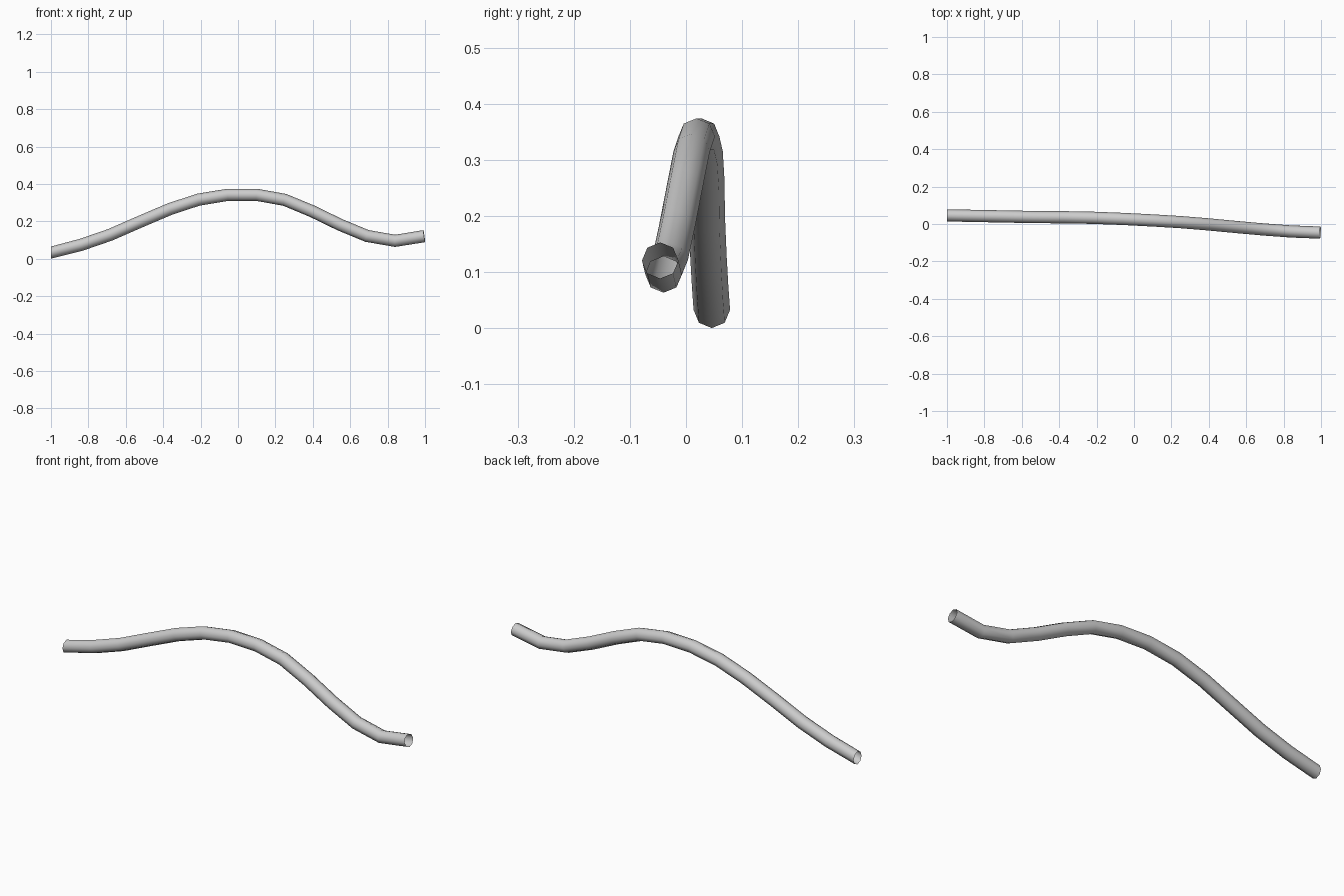
import bpy, bmesh, math
from mathutils import Vector

if "Cube" in bpy.data.objects:
    bpy.data.objects.remove(bpy.data.objects["Cube"])

# Centre line of the bent tube
path = [Vector(p) for p in (
    (-1.0, 0.046, 0.033), (-0.838, 0.043, 0.075), (-0.684, 0.040, 0.128),
    (-0.524, 0.037, 0.198), (-0.364, 0.036, 0.266), (-0.212, 0.033, 0.316),
    (-0.055, 0.027, 0.342), (0.1, 0.019, 0.342), (0.25, 0.010, 0.315),
    (0.397, -0.002, 0.254), (0.545, -0.016, 0.182), (0.69, -0.029, 0.122),
    (0.84, -0.040, 0.096), (0.996, -0.046, 0.121))]
RADIUS, SIDES = 0.0325, 8


def ring(bm, i):
    """Octagonal ring square to the path, with a corner at the bottom."""
    if i == 0:
        t = Vector((1, 0, 0))
    elif i == len(path) - 1:
        t = Vector((1, -0.04, 0.14)).normalized()
    else:
        t = ((path[i + 1] - path[i]).normalized()
             + (path[i] - path[i - 1]).normalized()).normalized()
    side = Vector((0, 0, 1)).cross(t).normalized()
    up = t.cross(side)
    angles = [2 * math.pi * k / SIDES for k in range(SIDES)]
    return [bm.verts.new(path[i] + RADIUS * (math.cos(a) * side + math.sin(a) * up))
            for a in angles]


# Open-ended tube skin
bm = bmesh.new()
rings = [ring(bm, i) for i in range(len(path))]
for a, b in zip(rings, rings[1:]):
    for k in range(SIDES):
        n = (k + 1) % SIDES
        bm.faces.new((a[k], a[n], b[n], b[k])).smooth = True
bmesh.ops.recalc_face_normals(bm, faces=bm.faces)
mesh = bpy.data.meshes.new("bent_tube")
bm.to_mesh(mesh)
bm.free()
tube = bpy.data.objects.new("bent_tube", mesh)
bpy.context.collection.objects.link(tube)
